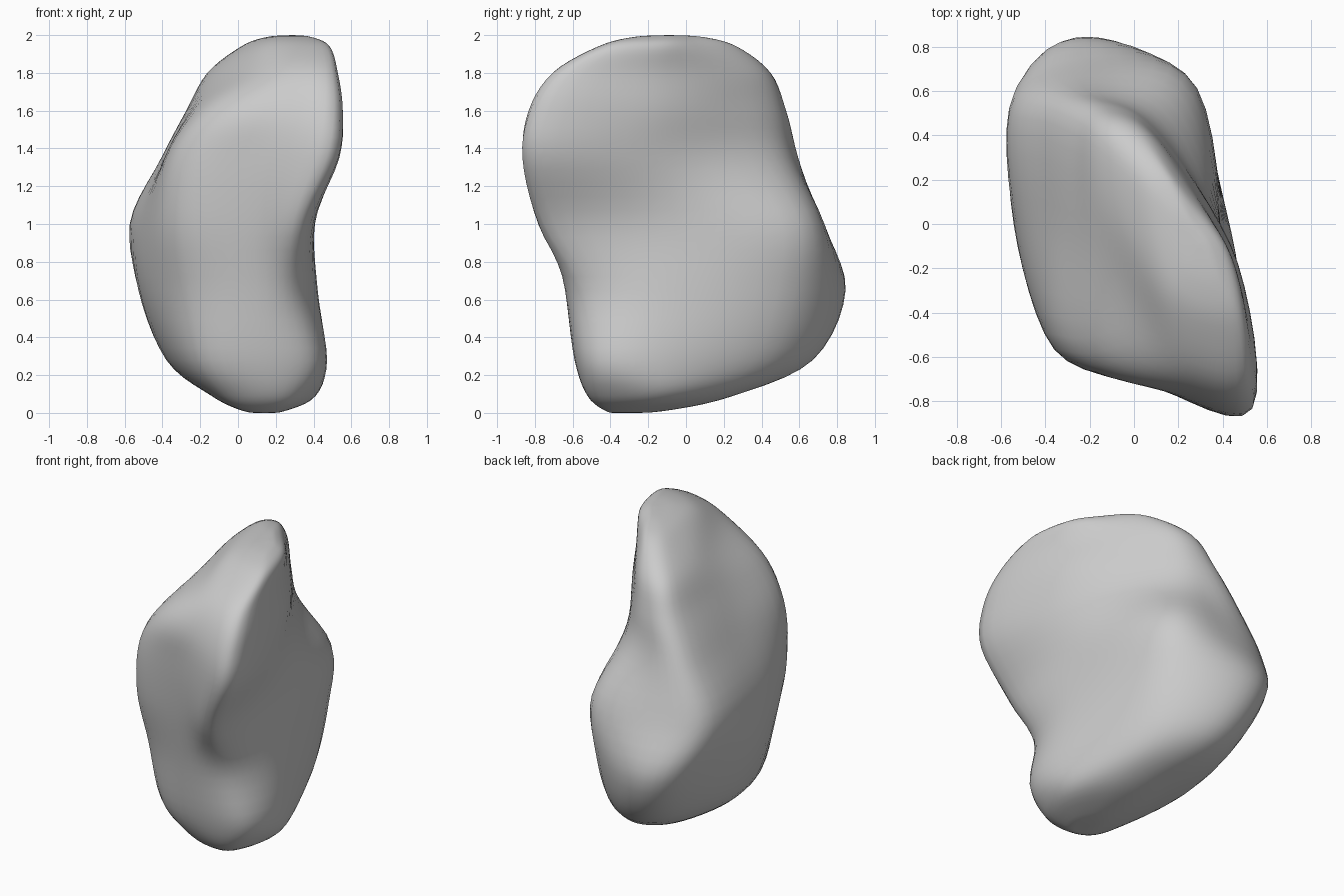
import bpy, bmesh
from mathutils import Vector

if "Cube" in bpy.data.objects:
    bpy.data.objects.remove(bpy.data.objects["Cube"])

# Horizontal outlines of the boulder: height, then eight (x, y) corners running
# front-left, front, front-right, right, back-right, back, back-left, left
SECTIONS = [
    (0.09, (-.09, -.43), (.12, -.52), (.33, -.46), (.41, -.15), (.26, .15), (.08, .25), (-.07, .14), (-.14, -.16)),
    (0.28, (-.24, -.48), (.10, -.59), (.41, -.50), (.46, -.14), (.26, .44), (-.05, .67), (-.28, .53), (-.38, .02)),
    (0.65, (-.31, -.51), (.10, -.64), (.34, -.54), (.42, -.12), (.27, .58), (-.15, .84), (-.45, .69), (-.52, .00)),
    (1.00, (-.36, -.56), (.08, -.70), (.36, -.75), (.40, -.18), (.28, .60), (-.14, .73), (-.54, .57), (-.53, .00)),
    (1.35, (-.33, -.57), (.10, -.74), (.51, -.84), (.46, -.22), (.17, .41), (-.10, .58), (-.38, .52), (-.39, .00)),
    (1.60, (-.17, -.58), (.20, -.76), (.54, -.79), (.47, -.18), (.19, .30), (-.03, .51), (-.25, .46), (-.26, -.05)),
    (1.80, (.06, -.49), (.28, -.67), (.52, -.66), (.45, -.18), (.18, .28), (.00, .44), (-.15, .38), (-.13, .00)),
    (1.94, (.15, -.34), (.31, -.45), (.48, -.43), (.43, -.13), (.27, .10), (.12, .26), (.02, .21), (.05, -.08)),
]
AROUND, UP = 6, 5


def spline(a, b, c, d, t):
    return 0.5 * (2 * b + (c - a) * t + (2 * a - 5 * b + 4 * c - d) * t * t
                  + (3 * b - a - 3 * c + d) * t ** 3)


def smooth_ring(pts):
    n = len(pts)
    return [spline(pts[i - 1], pts[i], pts[(i + 1) % n], pts[(i + 2) % n], k / AROUND)
            for i in range(n) for k in range(AROUND)]


def cap_ring(ring, centre, factor, drop=0.0):
    return [centre.lerp(Vector((p.x, p.y, centre.z)), factor) + Vector((0, 0, drop)) for p in ring]


# Round every outline, and close the stack with flattened end rings
rings = [smooth_ring([Vector((x, y, s[0])) for x, y in s[1:]]) for s in SECTIONS]
foot, crown = Vector((0.14, -0.36, 0.0)), Vector((0.29, -0.09, 2.0))
rings = ([cap_ring(rings[0], foot, 0.0), cap_ring(rings[0], foot, 0.4, 0.01)] + rings
         + [cap_ring(rings[-1], crown, 0.5, -0.01), cap_ring(rings[-1], crown, 0.0)])

# Blend between the outlines vertically
stack = []
last = len(rings) - 1
for i in range(last):
    quad = [rings[max(i - 1, 0)], rings[i], rings[i + 1], rings[min(i + 2, last)]]
    for k in range(UP):
        stack.append([spline(*p, k / UP) for p in zip(*quad)])
stack.append(rings[last])

# Boulder skin
bm = bmesh.new()
grid = [[bm.verts.new(p) for p in ring] for ring in stack]
for low, high in zip(grid, grid[1:]):
    n = len(low)
    for j in range(n):
        k = (j + 1) % n
        bm.faces.new((low[j], low[k], high[k], high[j]))
bmesh.ops.remove_doubles(bm, verts=bm.verts, dist=0.0005)
bmesh.ops.recalc_face_normals(bm, faces=bm.faces)
for f in bm.faces:
    f.smooth = True
mesh = bpy.data.meshes.new("boulder")
bm.to_mesh(mesh)
bm.free()
boulder = bpy.data.objects.new("boulder", mesh)
bpy.context.collection.objects.link(boulder)
